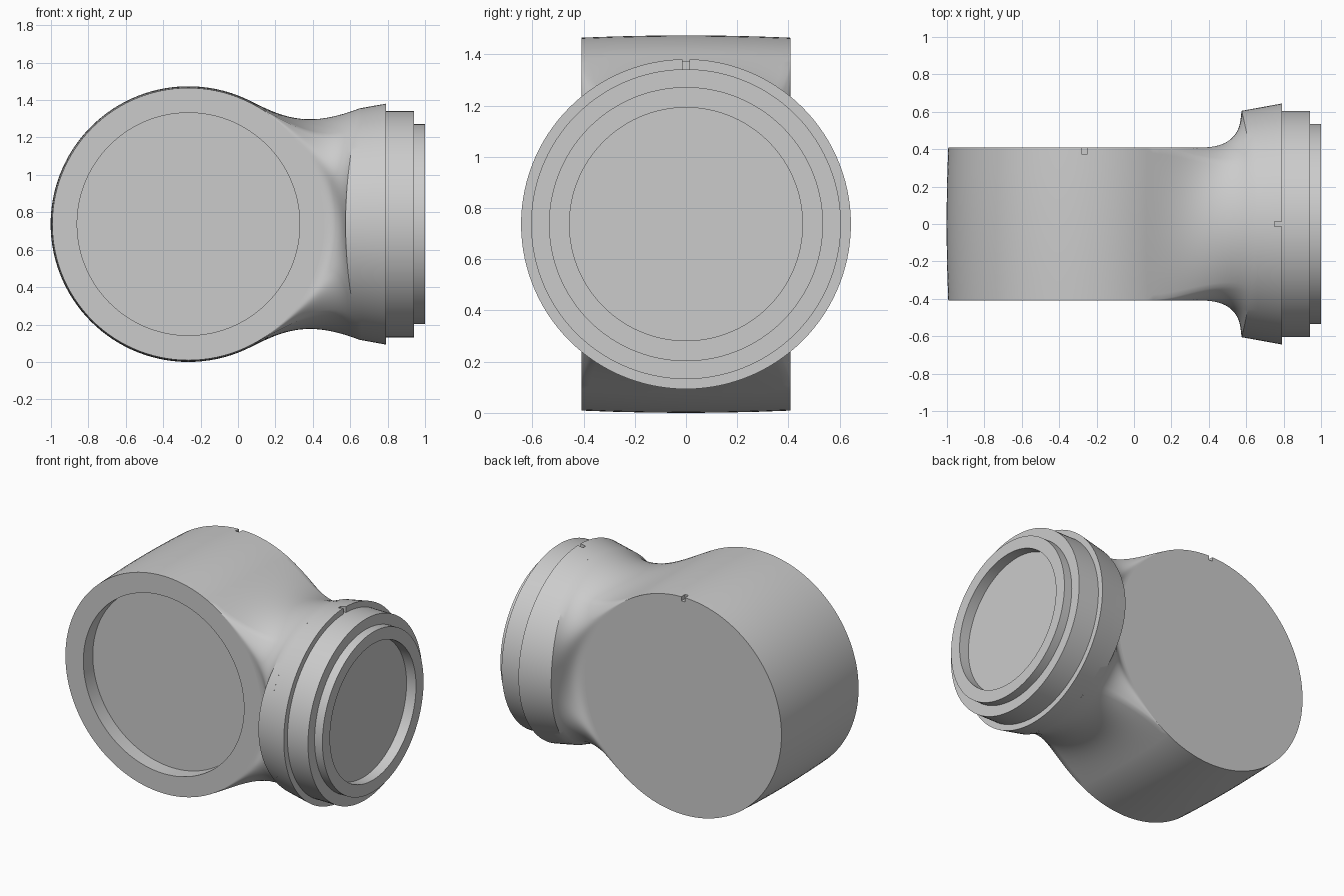
import bpy, bmesh
from math import sin, cos, pi, radians
from mathutils import Vector, Matrix

cube = bpy.data.objects.get("Cube")
if cube:
    bpy.data.objects.remove(cube)

AXIS_Z, DRUM_X, HALF = 0.737, -0.265, 0.408

grey = bpy.data.materials.new("light_grey")
grey.use_nodes = True
grey.diffuse_color = (0.6, 0.6, 0.6, 1)
grey.node_tree.nodes["Principled BSDF"].inputs["Base Color"].default_value = (0.6, 0.6, 0.6, 1)


def make_object(name, bm, location):
    mesh = bpy.data.meshes.new(name)
    bm.to_mesh(mesh)
    bm.free()
    mesh.materials.append(grey)
    obj = bpy.data.objects.new(name, mesh)
    obj.location = location
    bpy.context.collection.objects.link(obj)
    return obj


def smooth(obj):
    bpy.ops.object.select_all(action="DESELECT")
    obj.select_set(True)
    bpy.context.view_layer.objects.active = obj
    for mod in list(obj.modifiers):
        bpy.ops.object.modifier_apply(modifier=mod.name)
    bpy.ops.object.shade_smooth_by_angle(angle=radians(30))


def revolve(name, profile, axis, location, steps=120):
    """Spin (radius, height) points into a closed solid along the given axis."""
    bm = bmesh.new()
    verts = [bm.verts.new((r, 0, h)) for r, h in profile]
    edges = [bm.edges.new(pair) for pair in zip(verts, verts[1:])]
    bmesh.ops.spin(bm, geom=verts + edges, cent=(0, 0, 0), axis=(0, 0, 1),
                   angle=2 * pi, steps=steps, use_merge=True)
    bmesh.ops.remove_doubles(bm, verts=bm.verts, dist=1e-4)
    bmesh.ops.recalc_face_normals(bm, faces=bm.faces)
    turn = Vector((0, 0, 1)).rotation_difference(Vector(axis)).to_matrix()
    bmesh.ops.rotate(bm, verts=bm.verts, cent=(0, 0, 0), matrix=turn)
    return make_object(name, bm, location)


def cut_notch(target, center, size):
    bm = bmesh.new()
    bmesh.ops.create_cube(bm, size=1, matrix=Matrix.Diagonal((*size, 1)))
    cutter = make_object(target.name + "_notch_cutter", bm, center)
    cutter.hide_render = True
    cutter.hide_set(True)
    mod = target.modifiers.new("notch", "BOOLEAN")
    mod.operation, mod.object, mod.solver = "DIFFERENCE", cutter, "EXACT"
    bpy.context.view_layer.update()


def barrel_radius(y):
    return 0.737 - 0.009 * (y / HALF) ** 2


# Main drum: slightly crowned barrel, recessed front opening, flat back
barrel = [(barrel_radius(HALF * k / 3), HALF * k / 3) for k in range(-3, 4)]
drum = revolve("drum", [(0, -0.308), (0.595, -0.308), (0.595, -HALF)] + barrel + [(0, HALF)],
               (0, 1, 0), (DRUM_X, 0, AXIS_Z))
cut_notch(drum, (DRUM_X, HALF, AXIS_Z + 0.74), (0.028, 0.075, 0.08))
smooth(drum)


# Side collar: flared ring, two steps and a recessed opening
def cone_radius(x):
    return 0.605 + 0.18 * (x - 0.575)


collar = revolve("collar", [(0, 0.66), (cone_radius(0.66), 0.66), (0.644, 0.79), (0.605, 0.79),
                            (0.605, 0.942), (0.535, 0.942), (0.535, 1.0),
                            (0.455, 1.0), (0.455, 0.93), (0, 0.93)],
                 (1, 0, 0), (0, 0, AXIS_Z))
cut_notch(collar, (0.79, 0, AXIS_Z + 0.64), (0.075, 0.028, 0.07))
smooth(collar)

# Blended neck: one quarter swept from the drum's rim to the collar, then mirrored
RIM_STEPS, TOP_STEPS, ROWS = 21, 14, 16
PHI_MAX, THETA_CORNER = radians(63), radians(55)


def neck_line(i):
    """Smooth line from the drum to the collar at step i of the quarter turn."""
    rim = min(i / RIM_STEPS, 1)
    top = max((i - RIM_STEPS) / TOP_STEPS, 0)
    theta = THETA_CORNER * rim + (pi / 2 - THETA_CORNER) * top
    phi = PHI_MAX * rim
    y = HALF * (1 - top)
    r = barrel_radius(y)
    start = Vector((DRUM_X + r * cos(phi), y, r * sin(phi)))
    leave = Vector((0.25, 0, 0)).lerp(Vector((sin(phi), 0, -cos(phi))) * 0.65, rim ** 2)
    s = sin(theta) ** 2
    out = Vector((0, cos(theta), sin(theta)))
    x_end = 0.575 + 0.075 * s
    end = Vector((x_end, 0, 0)) + out * cone_radius(x_end)
    arrive = Vector((0.04 + 0.75 * s, 0, 0)) + out * (0.4 - 0.1 * s)
    a, b = start + leave / 3, end - arrive / 3
    line = []
    for j in range(ROWS + 1):
        t = j / ROWS
        u = 1 - t
        line.append(start * u**3 + a * (3 * u * u * t) + b * (3 * u * t * t) + end * t**3)
    line.append(Vector((0.66, 0, 0)) + out * cone_radius(0.66))
    return line


bm = bmesh.new()
grid = [[bm.verts.new(p) for p in neck_line(i)] for i in range(RIM_STEPS + TOP_STEPS + 1)]
for low, high in zip(grid, grid[1:]):
    for j in range(len(low) - 1):
        bm.faces.new((low[j], high[j], high[j + 1], low[j + 1]))
neck = make_object("neck", bm, (0, 0, AXIS_Z))
mirror = neck.modifiers.new("mirror", "MIRROR")
mirror.use_axis = (False, True, True)
smooth(neck)
